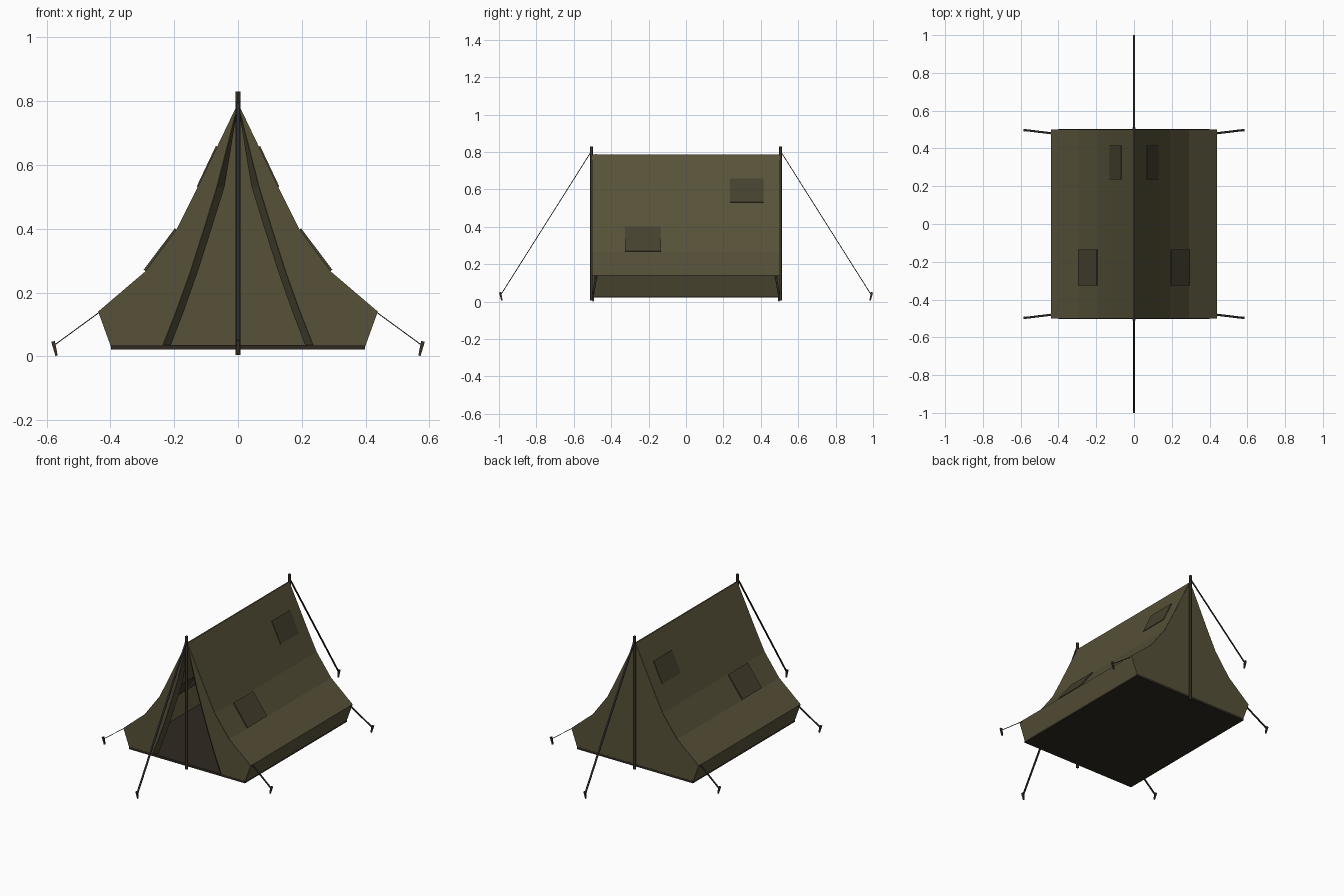
import bpy
from mathutils import Vector

if "Cube" in bpy.data.objects:
    bpy.data.objects.remove(bpy.data.objects["Cube"])


def material(name, color):
    m = bpy.data.materials.new(name)
    m.diffuse_color = (*color, 1)
    m.use_nodes = True
    m.node_tree.nodes["Principled BSDF"].inputs["Base Color"].default_value = m.diffuse_color
    return m


CANVAS = material("olive_canvas", (0.095, 0.083, 0.04))
TRIM = material("dark_canvas", (0.06, 0.053, 0.028))
FLOOR = material("ground_sheet", (0.028, 0.023, 0.015))
WOOD = material("dark_wood", (0.045, 0.034, 0.022))
ROPE = material("rope", (0.022, 0.022, 0.024))


def make(name, verts, faces, mat, thickness=0):
    me = bpy.data.meshes.new(name)
    me.from_pydata([tuple(v) for v in verts], [], faces)
    me.materials.append(mat)
    ob = bpy.data.objects.new(name, me)
    bpy.context.collection.objects.link(ob)
    if thickness:
        s = ob.modifiers.new("cloth", "SOLIDIFY")
        s.thickness, s.offset = thickness, 0
    return ob


def strip(name, a, b, mat, thickness=0.003):
    """Cloth made of quads between two rows of points."""
    n = len(a)
    faces = [(i, i + 1, n + i + 1, n + i) for i in range(n - 1)]
    return make(name, list(a) + list(b), faces, mat, thickness)


def bar(name, p, q, side, w, t, mat, taper=1):
    """Rectangular bar from p to q; w along side, t across it."""
    p, q = Vector(p), Vector(q)
    s = Vector(side).normalized()
    n = (q - p).cross(s).normalized()
    vs = []
    for c, k in ((p, 1), (q, taper)):
        for i, j in ((-1, -1), (1, -1), (1, 1), (-1, 1)):
            vs.append(c + s * i * w * k / 2 + n * j * t * k / 2)
    fs = [(3, 2, 1, 0), (4, 5, 6, 7)]
    fs += [(i, (i + 1) % 4, (i + 1) % 4 + 4, i + 4) for i in range(4)]
    return make(name, vs, fs, mat)


def pole(name, y):
    bpy.ops.mesh.primitive_cylinder_add(vertices=6, radius=0.009, depth=0.825,
                                        location=(0, y, 0.4175))
    ob = bpy.context.object
    ob.name = name
    ob.data.materials.append(WOOD)


# Half of the tent cross-section, and the doorway edges at the same heights
profile = [(0.003, 0.785), (0.125, 0.53), (0.19, 0.40), (0.29, 0.265), (0.437, 0.14), (0.397, 0.03)]
door_outer = [0.002, 0.067, 0.107, 0.15, 0.195, 0.238]
door_inner = [0.001, 0.043, 0.083, 0.126, 0.17, 0.212]
zs = [z for _, z in profile]

# Sloping roof and side walls in one sheet
outline = [(-x, z) for x, z in reversed(profile)] + profile
strip("tent_roof", [(x, -0.5, z) for x, z in outline],
      [(x, 0.5, z) for x, z in outline], CANVAS)

# Closed back wall
strip("back_wall", [(-x, 0.5, z) for x, z in profile],
      [(x, 0.5, z) for x, z in profile], CANVAS)

for s, label in ((-1, "left"), (1, "right")):
    # Front panel with a folded edge along the open doorway
    strip(f"front_panel_{label}", [(s * x, -0.5, z) for x, z in profile],
          [(s * x, -0.5, z) for x, z in zip(door_outer, zs)], CANVAS)
    strip(f"door_trim_{label}", [(s * x, -0.5, z) for x, z in zip(door_outer, zs)],
          [(s * x, -0.48, z + 0.004) for x, z in zip(door_inner, zs)], TRIM)
    # Canvas patches lying on the slopes
    bar(f"upper_patch_{label}", (s * 0.064, 0.325, 0.657), (s * 0.124, 0.325, 0.53),
        (0, 1, 0), 0.18, 0.012, TRIM)
    bar(f"lower_patch_{label}", (s * 0.193, -0.23, 0.398), (s * 0.291, -0.23, 0.268),
        (0, 1, 0), 0.19, 0.012, TRIM)

# Ground sheet
bar("ground_sheet", (0, -0.502, 0.028), (0, 0.502, 0.028), (1, 0, 0), 0.798, 0.014, FLOOR)

for d, end in ((-1, "front"), (1, "back")):
    # Upright pole, ridge guy line and its peg
    pole(f"{end}_pole", d * 0.505)
    bar(f"{end}_guy_line", (0, d * 0.505, 0.805), (0, d * 0.991, 0.035),
        (1, 0, 0), 0.011, 0.004, ROPE)
    bar(f"{end}_peg", (0, d * 0.994, 0.05), (0, d * 0.984, 0.005),
        (1, 0, 0), 0.012, 0.012, WOOD, 0.6)
    for s, label in ((-1, "left"), (1, "right")):
        # Corner guy lines and pegs
        bar(f"{end}_{label}_corner_line", (s * 0.435, d * 0.48, 0.138),
            (s * 0.576, d * 0.497, 0.035), (0, 1, 0), 0.011, 0.003, ROPE)
        bar(f"{end}_{label}_corner_peg", (s * 0.58, d * 0.497, 0.047),
            (s * 0.569, d * 0.497, 0.002), (0, 1, 0), 0.012, 0.012, WOOD, 0.6)
